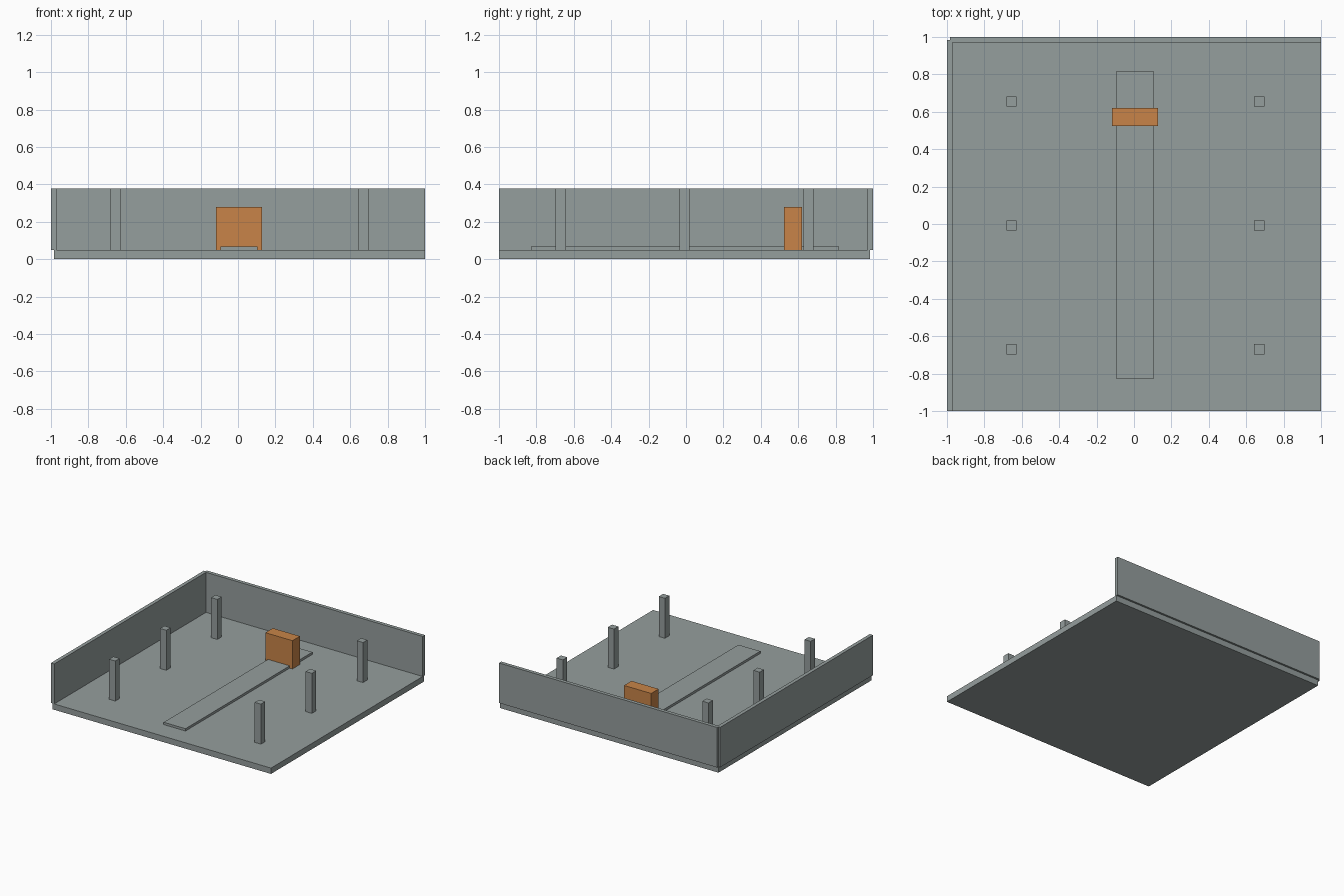
import bpy

if "Cube" in bpy.data.objects:
    bpy.data.objects.remove(bpy.data.objects["Cube"])


def material(name, rgb):
    m = bpy.data.materials.new(name)
    m.diffuse_color = (*rgb, 1.0)
    m.use_nodes = True
    m.node_tree.nodes["Principled BSDF"].inputs["Base Color"].default_value = m.diffuse_color
    return m


GREY = material("concrete grey", (0.301, 0.342, 0.337))
ORANGE = material("orange", (0.578, 0.231, 0.065))


def box(name, x, y, z, mat=GREY):
    """Axis-aligned box from (min, max) pairs."""
    bpy.ops.mesh.primitive_cube_add(size=1, location=[sum(r) / 2 for r in (x, y, z)])
    ob = bpy.context.object
    ob.name = name
    ob.scale = [r[1] - r[0] for r in (x, y, z)]
    bpy.ops.object.transform_apply(location=False, rotation=False, scale=True)
    ob.data.materials.append(mat)
    return ob


FLOOR, TOP = 0.048, 0.377

# Floor slab, with the two walls overhanging its left and back edges
box("floor", (-0.984, 1.0), (-1.0, 0.984), (0, FLOOR))
box("left_wall", (-1.0, -0.97), (-1.0, 0.984), (FLOOR, TOP))
box("back_wall", (-0.984, 1.0), (0.97, 1.0), (FLOOR, TOP))

# Two rows of three square columns
half = 0.028
for side, cx in (("left", -0.655), ("right", 0.669)):
    for place, cy in (("front", -0.67), ("middle", -0.008), ("back", 0.655)):
        box(f"{side}_{place}_column", (cx - half, cx + half),
            (cy - half, cy + half), (FLOOR, TOP))

# Low runner strip and the block standing on it
box("runner", (-0.094, 0.104), (-0.83, 0.818), (FLOOR, 0.067))
box("desk_block", (-0.118, 0.129), (0.523, 0.62), (0.045, 0.28), ORANGE)
